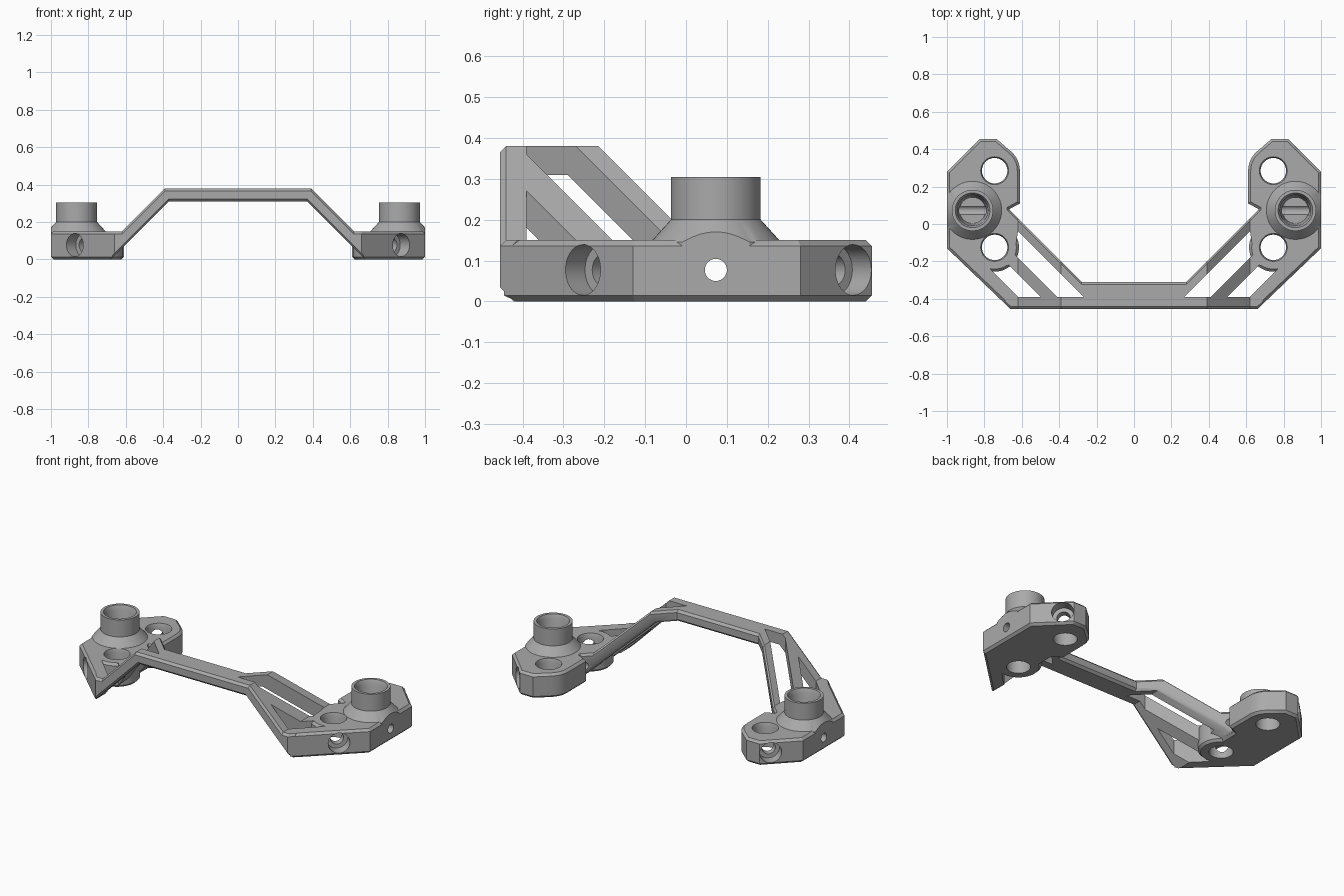
import bpy, bmesh, math
from mathutils import Vector, Matrix

if "Cube" in bpy.data.objects:
    bpy.data.objects.remove(bpy.data.objects["Cube"], do_unlink=True)

CH = 0.014      # edge chamfer
PAD_TOP = 0.15
FRONT = -0.455

grey = bpy.data.materials.new("plain_grey")
grey.use_nodes = True
grey.diffuse_color = (0.4, 0.4, 0.4, 1)
grey.node_tree.nodes["Principled BSDF"].inputs["Base Color"].default_value = (0.4, 0.4, 0.4, 1)


def loft(name, rings):
    """Closed solid through rings of equal point count."""
    bm = bmesh.new()
    loops = [[bm.verts.new(p) for p in ring] for ring in rings]
    n = len(loops[0])
    for a, b in zip(loops, loops[1:]):
        for i in range(n):
            j = (i + 1) % n
            bm.faces.new((a[i], a[j], b[j], b[i]))
    bm.faces.new(loops[0][::-1])
    bm.faces.new(loops[-1])
    bmesh.ops.recalc_face_normals(bm, faces=bm.faces[:])
    mesh = bpy.data.meshes.new(name)
    bm.to_mesh(mesh)
    bm.free()
    mesh.materials.append(grey)
    obj = bpy.data.objects.new(name, mesh)
    bpy.context.collection.objects.link(obj)
    return obj


def inset(pts, d):
    """Mitred inward offset of a counter-clockwise outline."""
    out = []
    for i, p in enumerate(pts):
        p = Vector(p)
        e1 = (p - Vector(pts[i - 1])).normalized()
        e2 = (Vector(pts[(i + 1) % len(pts)]) - p).normalized()
        n1, n2 = Vector((-e1.y, e1.x)), Vector((-e2.y, e2.x))
        out.append(p + (n1 + n2) * d / (1 + n1.dot(n2)))
    return out


def slab(name, pts, z0, z1, chamfer=0):
    levels = [(z0, 0), (z1, 0)]
    if chamfer:
        levels = [(z0, chamfer), (z0 + chamfer, 0), (z1 - chamfer, 0), (z1, chamfer)]
    return loft(name, [[(p[0], p[1], z) for p in inset(pts, d)] for z, d in levels])


def turned(name, profile, origin, axis=(0, 0, 1)):
    """Solid of revolution; profile is (radius, distance along axis)."""
    turn = Vector((0, 0, 1)).rotation_difference(Vector(axis)).to_matrix().to_4x4()
    m = Matrix.Translation(origin) @ turn
    angles = [math.tau * k / 48 for k in range(48)]
    return loft(name, [[m @ Vector((r * math.cos(a), r * math.sin(a), h)) for a in angles]
                       for r, h in profile])


# Raised bridge with its sloping struts, one half as chamfered cross-sections
def front_y(x):
    return max(FRONT, -0.13 - 0.956 * (1 - x))


def back_y(x):
    return max(-0.31, x - 0.59)


def section(xt, xb, zt, zb):
    half = [(xb, zb, CH), (xb, zb + CH, 0), (xt, zt - CH, 0), (xt, zt, CH)]
    return ([(x, front_y(x) + d, z) for x, z, d in half]
            + [(x, back_y(x) - d, z) for x, z, d in reversed(half)])


bracket = loft("mounting_bracket", [section(*s) for s in (
    (0, 0, 0.38, 0.31), (0.28, 0.28, 0.38, 0.31), (0.39, 0.37, 0.38, 0.31),
    (0.62, 0.62, PAD_TOP, 0.06), (0.66, 0.66, PAD_TOP, 0.02), (0.69, 0.68, PAD_TOP, 0))])

# Foot pad outline with a rounded inner corner around the rear hole
HOLES = [(0.745, -0.125), (0.745, 0.285)]
rear = [(HOLES[1][0] + 0.135 * math.cos(math.radians(a)),
         HOLES[1][1] + 0.135 * math.sin(math.radians(a))) for a in range(130, 181, 10)]
pad_outline = [(0.67, front_y(0.67)), (1, -0.13), (1, 0.28), (0.825, -FRONT), (0.735, -FRONT),
               *rear, (0.61, 0.11), (0.665, 0.08)]
pad = slab("foot_pad", pad_outline, 0, PAD_TOP, CH)

# Openings between the struts
inner_slot = slab("inner_slot", [(0.27, -0.39), (0.41, -0.39), (0.64, -0.16), (0.62, -0.04)], -0.1, 0.5)
outer_slot = slab("outer_slot", [(0.50, -0.39), (0.62, -0.39), (0.77, -0.24), (0.67, -0.22)], -0.1, 0.5)

# Round collar at the front hole and the tall socket post
collar = turned("hole_collar", [(0.116, 0), (0.13, CH), (0.13, PAD_TOP - CH), (0.116, PAD_TOP)],
                (*HOLES[0], 0))
POST = (0.863, 0.073, 0)
post = turned("socket_post", [(0.16, 0.1), (0.16, 0.145), (0.11, 0.2), (0.11, 0.305)], POST)
side_trim = slab("side_trim", [(1, -0.3), (1.2, -0.3), (1.2, 0.4), (1, 0.4)], -0.1, 0.5)

# Bores: socket, vertical screw holes, cross pin and counterbored angled holes
cuts = [inner_slot, outer_slot]
bores = [side_trim,
         turned("socket_bore", [(0.07, 0.06), (0.082, 0.28), (0.095, 0.31)], POST),
         turned("cross_pin_hole", [(0.027, 0), (0.027, 0.6)], (0.5, POST[1], 0.077), (1, 0, 0))]
for (x, y), side in zip(HOLES, (-1, 1)):
    bores.append(turned("screw_hole", [(0.068, -0.1), (0.068, 0.13), (0.078, 0.16)], (x, y, 0)))
    bores.append(turned("angled_hole", [(0.038, 0), (0.038, 0.11), (0.062, 0.111), (0.062, 0.4)],
                        (x, y, 0.077), (1, side, 0)))

steps = ([(pad, "UNION")] + [(c, "DIFFERENCE") for c in cuts]
         + [(collar, "UNION"), (post, "UNION")] + [(b, "DIFFERENCE") for b in bores])
for tool, operation in steps:
    tool.hide_render = True
    mod = bracket.modifiers.new(tool.name, "BOOLEAN")
    mod.operation, mod.solver, mod.object = operation, "EXACT", tool

# Bake the half, open it at the middle and mirror it
bpy.context.view_layer.update()
graph = bpy.context.evaluated_depsgraph_get()
baked = bpy.data.meshes.new_from_object(bracket.evaluated_get(graph))
bracket.modifiers.clear()
bracket.data = baked
for tool, _ in steps:
    bpy.data.objects.remove(tool, do_unlink=True)
bm = bmesh.new()
bm.from_mesh(baked)
middle = [f for f in bm.faces if all(abs(v.co.x) < 0.0001 for v in f.verts)]
bmesh.ops.delete(bm, geom=middle, context="FACES")
bm.to_mesh(baked)
bm.free()
baked.materials.clear()
baked.materials.append(grey)
for poly in baked.polygons:
    poly.material_index = 0
bracket.modifiers.new("mirror", "MIRROR")

bpy.ops.object.select_all(action="DESELECT")
bracket.select_set(True)
bpy.context.view_layer.objects.active = bracket
bpy.ops.object.shade_smooth_by_angle(angle=math.radians(30))
